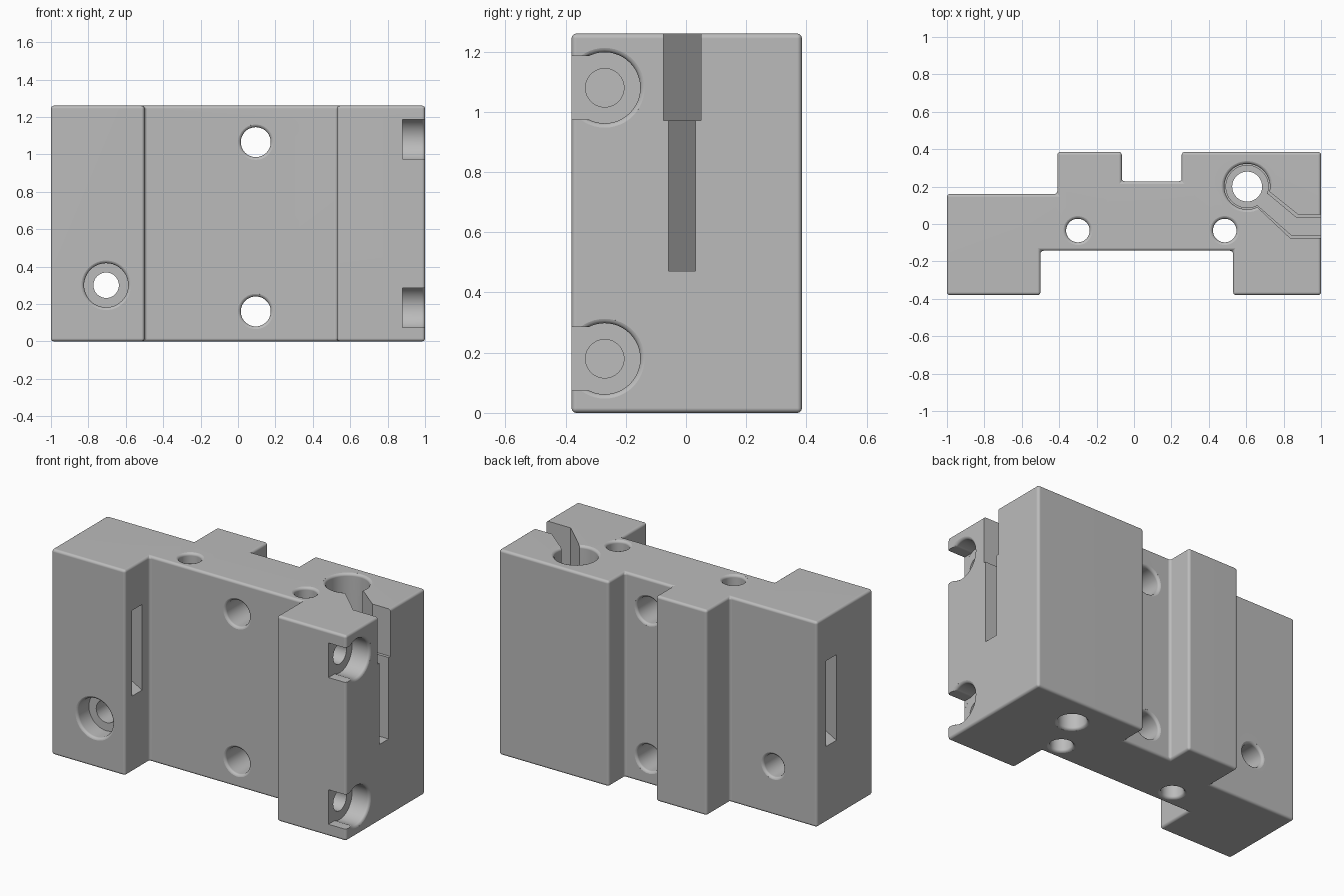
import bpy, bmesh
from math import sin, cos, pi, radians

cube = bpy.data.objects.get("Cube")
if cube:
    bpy.data.objects.remove(cube, do_unlink=True)

grey = bpy.data.materials.new("machined grey")
grey.use_nodes = True
colour = (0.5, 0.5, 0.5, 1)
grey.diffuse_color = colour
next(n for n in grey.node_tree.nodes
     if n.type == 'BSDF_PRINCIPLED').inputs["Base Color"].default_value = colour

HEIGHT = 1.26
ROUND = 0.016
cutters = []


def finish(name, bm):
    bmesh.ops.recalc_face_normals(bm, faces=bm.faces)
    mesh = bpy.data.meshes.new(name)
    bm.to_mesh(mesh)
    bm.free()
    mesh.materials.append(grey)
    obj = bpy.data.objects.new(name, mesh)
    bpy.context.collection.objects.link(obj)
    return obj


def prism(name, outline, z0, z1):
    """Extrude an xy outline from z0 to z1."""
    bm = bmesh.new()
    face = bm.faces.new([bm.verts.new((x, y, z0)) for x, y in outline])
    new = bmesh.ops.extrude_face_region(bm, geom=[face])["geom"]
    bmesh.ops.translate(bm, vec=(0, 0, z1 - z0),
                        verts=[g for g in new if isinstance(g, bmesh.types.BMVert)])
    return finish(name, bm)


def mouth(surface, out, r):
    """Stations of a rounded hole rim, from inside the part to outside."""
    pts = [(surface - out * ROUND * (1 - sin(a)), r + ROUND * (1 - cos(a)))
           for a in (0, pi / 6, pi / 3, pi * 0.47)]
    return pts + [(surface + out * 0.05, r + ROUND)]


def bore(name, axis, u, v, stations, sides=48):
    """Turned cutter along an axis; stations are (position, radius)."""
    place = {'X': lambda a, b, t: (t, a, b),
             'Y': lambda a, b, t: (a, t, b),
             'Z': lambda a, b, t: (a, b, t)}[axis]
    bm = bmesh.new()
    rings = [[bm.verts.new(place(u + r * cos(2 * pi * i / sides),
                                 v + r * sin(2 * pi * i / sides), t))
              for i in range(sides)] for t, r in stations]
    for lo, hi in zip(rings, rings[1:]):
        for i in range(sides):
            j = (i + 1) % sides
            bm.faces.new((lo[i], lo[j], hi[j], hi[i]))
    bm.faces.new(rings[0])
    bm.faces.new(rings[-1])
    cutters.append(finish(name, bm))


def through(name, axis, u, v, r, lo, hi):
    bore(name, axis, u, v, mouth(lo, -1, r)[::-1] + mouth(hi, 1, r))


# Main body: stepped profile with rounded edges
body = prism("bracket_body", [
    (-1, -.38), (-.5, -.38), (-.5, -.143), (.53, -.143), (.53, -.38), (1, -.38),
    (1, .385), (.255, .385), (.255, .228), (-.065, .228), (-.065, .385),
    (-.41, .385), (-.41, .16), (-1, .16)], 0, HEIGHT)
bevel = body.modifiers.new("rounded edges", 'BEVEL')
bevel.width, bevel.segments = ROUND, 4
bevel.limit_method = 'ANGLE'

# Vertical pin holes and the stepped vertical socket
for x in (-.3, .485):
    through("pin_hole", 'Z', x, -.035, .063, 0, HEIGHT)
through("socket_hole", 'Z', .605, .2, .08, 0, HEIGHT)
bore("socket_lower", 'Z', .605, .2, [(.47, .113), (1.1, .113)])
bore("socket_upper", 'Z', .605, .2, [(.97, .122)] + mouth(HEIGHT, 1, .122))

# Cable channel bending from the socket to the side, in two depths
cutters.append(prism("channel_upper", [
    (.6, .22), (.727, .17), (.877, .05), (1.1, .05), (1.1, -.074),
    (.834, -.074), (.66, .09)], .971, 1.4))
cutters.append(prism("channel_lower", [
    (.6, .22), (.72, .157), (.87, .032), (1.1, .032), (1.1, -.058),
    (.84, -.058), (.66, .1)], .472, 1.1))

# Front to back mounting holes and the counterbored screw hole
for z in (.16, 1.065):
    through("mounting_hole", 'Y', .095, z, .08, -.143, .228)
through("screw_hole", 'Y', -.705, .3, .068, -.38, .16)
bore("screw_counterbore", 'Y', -.705, .3, mouth(-.38, -1, .118)[::-1] + [(-.27, .118)])

# Side pockets open to the front, each with a cross hole
for z in (.18, 1.08):
    bore("pocket", 'X', -.27, z, [(.88, .118)] + mouth(1, 1, .118))
    bore("cross_hole", 'X', -.27, z, mouth(.53, -1, .064)[::-1] + [(.94, .064)])
    cutters.append(prism("pocket_opening", [
        (.8801, -.45), (1.1, -.45), (1.1, -.3), (.8801, -.3)], z - .106, z + .106))

# Slanted slot through the other wing
cutters.append(prism("slanted_slot", [
    (-1.1, .027), (-.46, -.338), (-.46, -.238), (-1.1, .127)], .465, .99))

# Cut everything, then bake the result and shade it
for cutter in cutters:
    cutter.hide_render = True
    cut = body.modifiers.new(cutter.name, 'BOOLEAN')
    cut.operation, cut.solver, cut.object = 'DIFFERENCE', 'EXACT', cutter
bpy.context.view_layer.update()
evaluated = body.evaluated_get(bpy.context.evaluated_depsgraph_get())
baked = bpy.data.meshes.new_from_object(evaluated)
body.modifiers.clear()
body.data = baked
for cutter in cutters:
    bpy.data.objects.remove(cutter, do_unlink=True)

bpy.ops.object.select_all(action='DESELECT')
body.select_set(True)
bpy.context.view_layer.objects.active = body
bpy.ops.object.shade_smooth_by_angle(angle=radians(35))
weighted = body.modifiers.new("flat face normals", 'WEIGHTED_NORMAL')
weighted.keep_sharp = True
